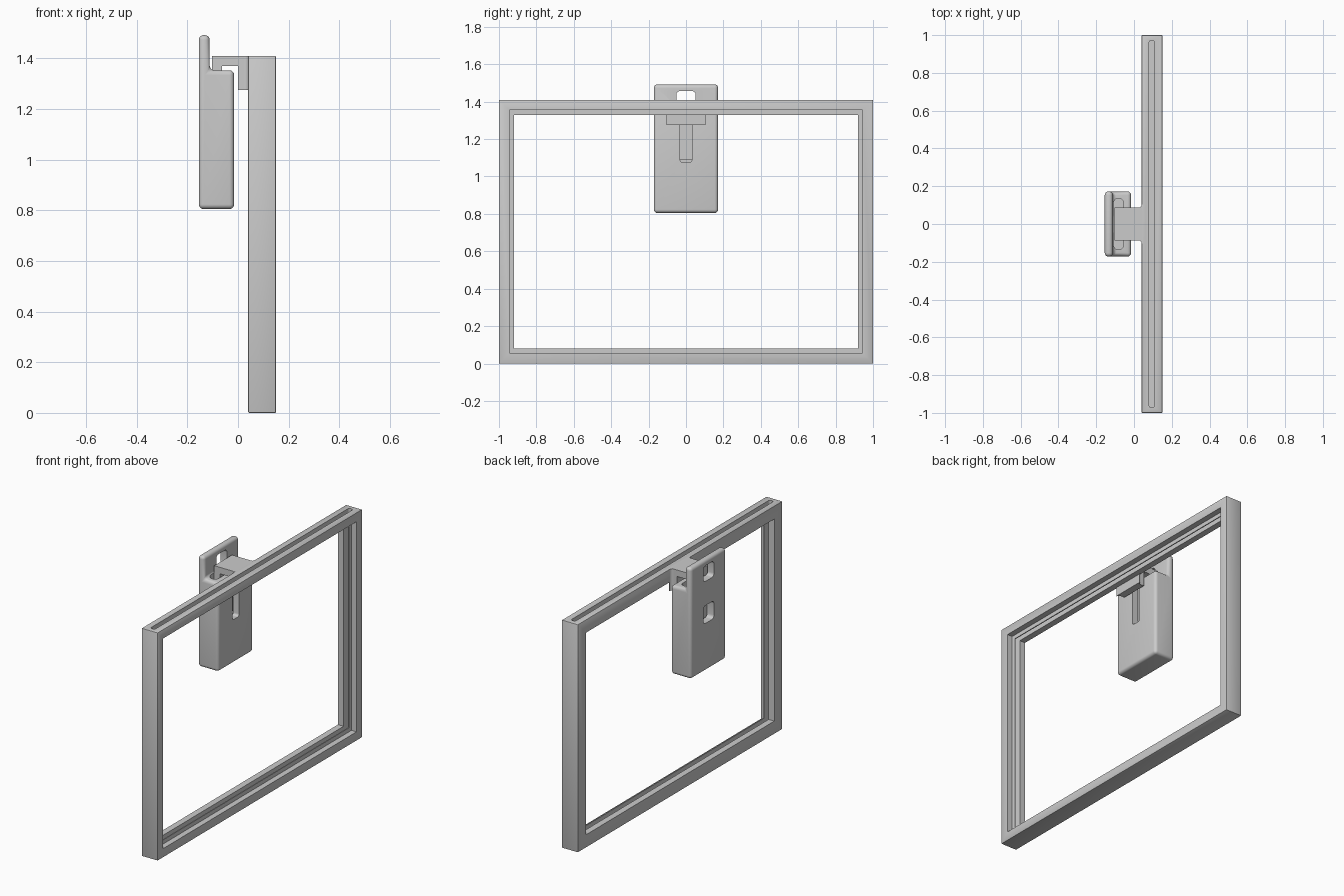
import bpy, bmesh, math

if "Cube" in bpy.data.objects:
    bpy.data.objects.remove(bpy.data.objects["Cube"])

grey = bpy.data.materials.new("plain grey")
grey.diffuse_color = (0.6, 0.6, 0.6, 1)
grey.use_nodes = True
grey.node_tree.nodes["Principled BSDF"].inputs["Base Color"].default_value = grey.diffuse_color


def make(name, bm):
    bmesh.ops.recalc_face_normals(bm, faces=bm.faces)
    me = bpy.data.meshes.new(name)
    bm.to_mesh(me)
    bm.free()
    me.materials.append(grey)
    ob = bpy.data.objects.new(name, me)
    bpy.context.collection.objects.link(ob)
    return ob


def box(name, lo, hi, r=0, axis=None, seg=5):
    """Box from corner to corner; rounds the edges parallel to axis (all if None)."""
    bm = bmesh.new()
    bmesh.ops.create_cube(bm, size=1)
    for v in bm.verts:
        for i in range(3):
            v.co[i] = lo[i] if v.co[i] < 0 else hi[i]
    if r:
        edges = [e for e in bm.edges if axis is None or
                 abs((e.verts[0].co - e.verts[1].co).normalized()[axis]) > 0.9]
        bmesh.ops.bevel(bm, geom=edges, offset=r, segments=seg, profile=0.5, affect='EDGES')
    return make(name, bm)


def prism(name, pts, a, b, axis, r=0):
    """Extrude a profile along y (points x,z) or z (points x,y)."""
    bm = bmesh.new()
    co = lambda p, h: (p[0], h, p[1]) if axis == 1 else (p[0], p[1], h)
    low = [bm.verts.new(co(p, a)) for p in pts]
    top = [bm.verts.new(co(p, b)) for p in pts]
    bm.faces.new(low)
    bm.faces.new(top)
    n = len(pts)
    for i in range(n):
        j = (i + 1) % n
        bm.faces.new((low[i], low[j], top[j], top[i]))
    bmesh.ops.recalc_face_normals(bm, faces=bm.faces)
    if r:
        bmesh.ops.bevel(bm, geom=bm.edges[:], offset=r, segments=5, profile=0.5, affect='EDGES')
    return make(name, bm)


def cut(ob, cutters):
    for c in cutters:
        m = ob.modifiers.new("cut", 'BOOLEAN')
        m.operation = 'DIFFERENCE'
        m.solver = 'EXACT'
        m.object = c
    dg = bpy.context.evaluated_depsgraph_get()
    me = bpy.data.meshes.new_from_object(ob.evaluated_get(dg))
    ob.modifiers.clear()
    ob.data = me
    for c in cutters:
        bpy.data.objects.remove(c)


def smooth(ob):
    bpy.ops.object.select_all(action='DESELECT')
    ob.select_set(True)
    bpy.context.view_layer.objects.active = ob
    bpy.ops.object.shade_smooth_by_angle(angle=math.radians(35))


# picture frame: window, stepped rebate on +x, panel slot open at the top
frame = box("frame", (0.04, -1, 0), (0.15, 1, 1.41), 0.004, None, 2)
cut(frame, [
    box("window_cutter", (-0.1, -0.92, 0.08), (0.3, 0.92, 1.33)),
    box("rebate_cutter", (0.115, -0.945, 0.055), (0.3, 0.945, 1.355)),
    box("slot_cutter", (0.079, -0.972, 0.03), (0.109, 0.972, 1.6), 0.0145, 2),
])
smooth(frame)

# clip holder: rounded body with a thin upright tab
body = prism("clip_holder", [(-0.155, 0.805), (-0.015, 0.805), (-0.015, 1.353), (-0.112, 1.353),
                             (-0.112, 1.492), (-0.155, 1.492)], -0.172, 0.172, 1, 0.019)
cut(body, [
    box("cavity_cutter", (-0.108, -0.135, 1.07), (-0.055, 0.135, 1.45), 0.024, 2),
    box("tab_hole_cutter", (-0.3, -0.052, 1.36), (-0.1, 0.052, 1.457), 0.02, 0),
    box("back_window_cutter", (-0.3, -0.052, 1.1), (-0.1, 0.052, 1.21), 0.02, 0),
    box("front_slot_cutter", (-0.07, -0.032, 1.075), (0.1, 0.032, 1.6), 0.015, 0),
])
smooth(body)

# hook joining the frame to the holder
prism("hook", [(-0.102, 1.09), (-0.102, 1.41), (0.045, 1.41), (0.045, 1.275), (0, 1.275),
               (0, 1.37), (-0.064, 1.37), (-0.064, 1.09)], -0.087, 0.087, 1)

# small fillets where the hook meets the frame
for s, side in ((1, "left"), (-1, "right")):
    arc = [(0.025 + 0.016 * math.sin(t), s * (0.103 - 0.016 * math.cos(t)))
           for t in (i * math.pi / 10 for i in range(6))]
    prism("hook_fillet_" + side, arc + [(0.045, s * 0.103), (0.045, s * 0.08), (0.025, s * 0.08)],
          1.275, 1.409, 2)
